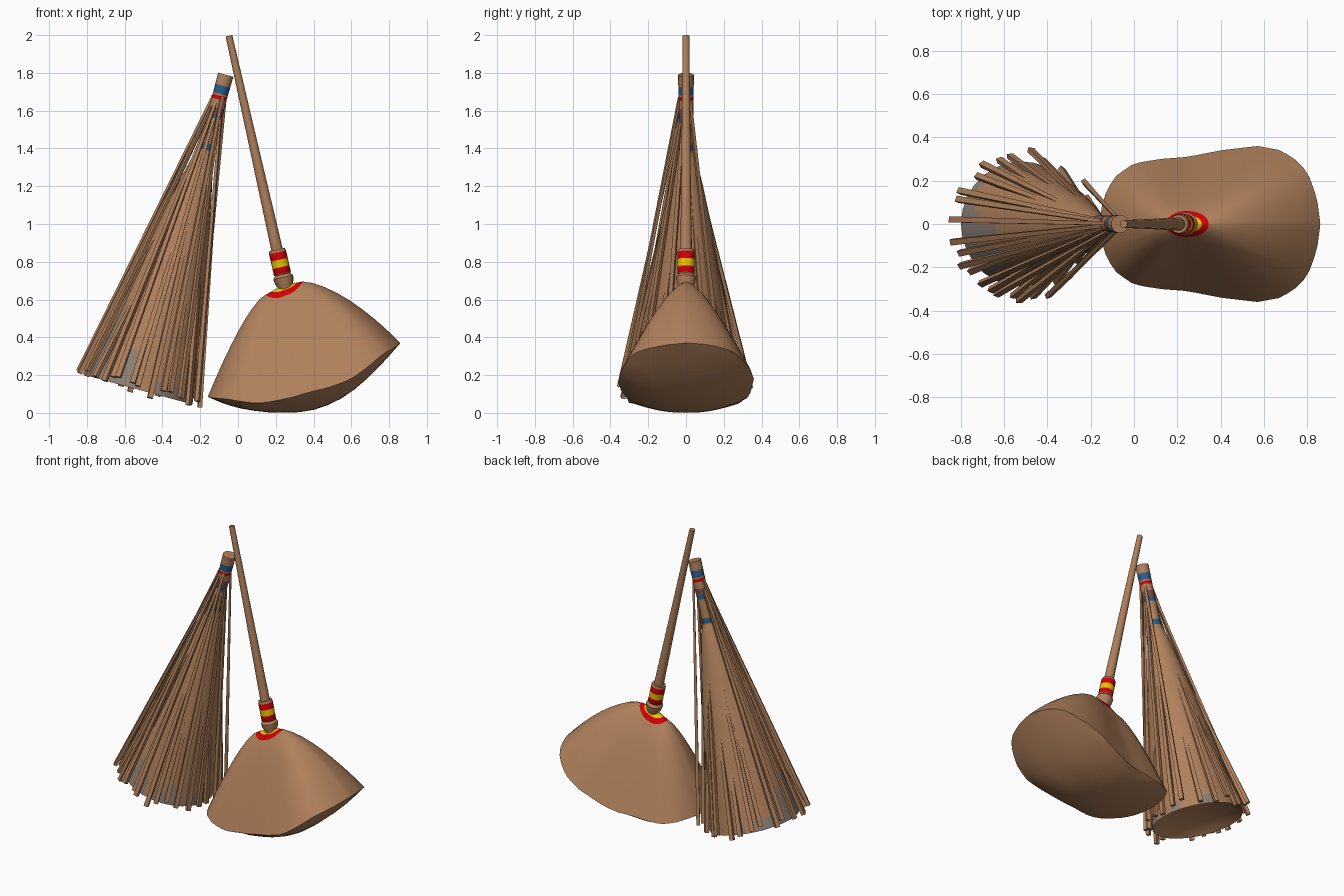
import bpy, bmesh, math, random
from mathutils import Vector

if "Cube" in bpy.data.objects:
    bpy.data.objects.remove(bpy.data.objects["Cube"])

random.seed(11)


def mat(name, col):
    m = bpy.data.materials.new(name)
    m.diffuse_color = (*col, 1)
    m.use_nodes = True
    m.node_tree.nodes["Principled BSDF"].inputs["Base Color"].default_value = m.diffuse_color
    return m


WOOD, RED, YELLOW, BLUE, GREY, DULL = range(6)
MATS = [mat("brown wood", (0.43, 0.215, 0.105)), mat("red", (0.62, 0.0, 0.002)),
        mat("yellow", (0.85, 0.58, 0.0)), mat("blue", (0.022, 0.11, 0.26)),
        mat("grey straw", (0.26, 0.215, 0.175)), mat("dull red", (0.22, 0.07, 0.07))]


def finish(name, bm, smooth=True):
    bmesh.ops.recalc_face_normals(bm, faces=bm.faces)
    me = bpy.data.meshes.new(name)
    bm.to_mesh(me)
    bm.free()
    for m in MATS:
        me.materials.append(m)
    ob = bpy.data.objects.new(name, me)
    bpy.context.collection.objects.link(ob)
    if smooth:
        bpy.ops.object.select_all(action='DESELECT')
        ob.select_set(True)
        bpy.context.view_layer.objects.active = ob
        bpy.ops.object.shade_smooth_by_angle(angle=math.radians(40))
    return ob


def loft(name, rings, rule):
    """Skin closed rings of points; rule(i, j) gives the colour of a face."""
    bm = bmesh.new()
    vs = [[bm.verts.new(p) for p in r] for r in rings]
    n = len(rings[0])
    for i in range(len(vs) - 1):
        for j in range(n):
            k = (j + 1) % n
            f = bm.faces.new((vs[i][j], vs[i][k], vs[i + 1][k], vs[i + 1][j]))
            f.material_index = rule(i, j)
    for i, ring in ((0, vs[0]), (len(vs) - 2, vs[-1])):
        bm.faces.new(ring).material_index = rule(i, 0)
    return finish(name, bm)


def frame(top, bottom):
    d = (Vector(bottom) - Vector(top)).normalized()
    return Vector(top), d, Vector((-d.z, 0, d.x))


def at(fr, s, r, a):
    o, d, u = fr
    return o + d * s + u * (r * math.cos(a)) + Vector((0, r * math.sin(a), 0))


def lathe(name, fr, prof, n, rule):
    return loft(name, [[at(fr, s, r, math.tau * j / n) for j in range(n)] for s, r in prof], rule)


def interp(pts, x):
    for (x0, y0), (x1, y1) in zip(pts, pts[1:]):
        if x <= x1:
            return y0 + (y1 - y0) * max(0, (x - x0) / (x1 - x0))
    return pts[-1][1]


# ---- twig broom on the left ----
TB = frame((-0.065, 0, 1.79), (-0.52, 0, 0.12))

# banded pole
pole = [(0, .042), (.06, .041), (.105, .04), (.115, .04), (.135, .04), (.18, .04),
        (.22, .039), (.25, .039), (.375, .039), (.41, .039), (.50, .04)]
cols = [WOOD, BLUE, WOOD, RED, WOOD, DULL, BLUE, WOOD, BLUE, WOOD]
lathe("twig_broom_pole", TB, pole, 16, lambda i, j: cols[i])

# straw bundle with uneven grey lower edge and hollow underside
straw = [(.41, .036), (.46, .055), (.6, .088), (.8, .13), (1.0, .168), (1.2, .204), (1.35, .23),
         (1.45, .246), (1.53, .258), (1.6, .268), (1.66, .278), (1.73, .289),
         (1.69, .24), (1.66, .12), (1.65, .03)]


def grey_rows(j):
    if 14 <= j <= 17:
        return (5, 4, 5, 3)[j - 14]
    return {12: 2, 13: 3, 18: 2, 19: 3, 20: 2, 23: 2}.get(j, random.choice((0, 0, 1)))


grey_len = [grey_rows(j) for j in range(28)]
lathe("straw_bundle", TB, straw, 28, lambda i, j: GREY if 11 > i >= 11 - grey_len[j] else WOOD)

# loose twigs: long ones tied at the pole, short ones emerging from the lower bundle
LONG = [150, 163, 178, 192, 212, 232, 250, 268, 288, 312, 338, 8, 35]
SHORT = [55, 70, 84, 97, 110, 122, 136, 204, 222, 241, 260, 278, 300, 325, 350, 20]
bm = bmesh.new()
for deg in LONG + SHORT:
    a = math.radians(deg + random.uniform(-3, 3))
    if deg in LONG:
        p = at(TB, random.uniform(.12, .26), .036, a)
        q = at(TB, random.uniform(1.69, 1.75), random.uniform(.33, .355), a)
    else:
        p = at(TB, random.uniform(.55, .8), .075, a)
        q = at(TB, random.uniform(1.69, 1.76), random.uniform(.31, .345), a)
    ax = (q - p).normalized()
    side = ax.cross(at(TB, 0, 1, a) - TB[0]).normalized()
    out = ax.cross(side)
    ends = []
    for c, w in ((p, .008), (q, .014)):
        ends.append([bm.verts.new(c + side * (w * sx) + out * (w * .8 * sy))
                     for sx, sy in ((1, 1), (-1, 1), (-1, -1), (1, -1))])
    for k in range(4):
        bm.faces.new((ends[0][k], ends[0][k - 1], ends[1][k - 1], ends[1][k]))
    for e in ends:
        bm.faces.new(e)
finish("loose_twigs", bm, smooth=False)

# ---- swept broom on the right ----
SB = frame((-0.048, 0, 1.996), (0.25, 0, 0.67))
lathe("handle", SB, [(0, .018), (.6, .024), (1.2, .031)], 14, lambda i, j: WOOD)

# striped collar and tapered neck
collar = [(1.16, .03), (1.16, .042), (1.175, .046), (1.215, .046), (1.255, .046), (1.29, .046),
          (1.295, .042), (1.31, .054), (1.335, .05), (1.385, .03), (1.42, .025)]
ccol = [WOOD, WOOD, RED, YELLOW, RED, WOOD, WOOD, WOOD, WOOD, WOOD]
lathe("collar_and_neck", SB, collar, 20, lambda i, j: ccol[i])

# broom head: lofted from a small tilted top ring to a curved rim, then a bulged underside
RIM_Z = [(-.16, .085), (0, .06), (.1, .055), (.3, .08), (.45, .125), (.6, .185), (.7, .25), (.77, .31), (.86, .37)]
RIM_Y = [(-.16, 0), (-.15, .08), (-.125, .16), (-.08, .225), (0, .28), (.12, .3), (.25, .31), (.4, .34),
         (.57, .36), (.68, .34), (.77, .28), (.82, .2), (.85, .09), (.86, 0)]
BELLY_Z = [(-.16, .085), (-.08, .05), (0, .026), (.08, .012), (.16, .003), (.25, 0), (.33, .004), (.41, .018),
           (.5, .05), (.58, .095), (.65, .15), (.72, .215), (.79, .29), (.86, .37)]
M = 56


def rim(j):
    a = math.tau * j / M
    x = .35 + .51 * math.cos(a)
    y = math.copysign(interp(RIM_Y, x), math.sin(a)) if j % (M // 2) else 0
    z = interp(RIM_Z, x) + .007 * math.sin(a * 7) * abs(math.sin(a))
    return Vector((x, y, z))


def crown(j, r):
    a = math.tau * j / M
    c, s = math.cos(a), math.sin(a)
    k = r / .1
    return Vector((.245 + r * c, r * s * .6, .68 + .015 * c * k - .06 * (s * k) ** 2
                   - .04 * max(0, -c) * k))


def side_point(j, h):
    a = math.tau * j / M
    c = math.cos(a)
    p = 1.12 + (.48 if c > 0 else .25) * c * c
    A, R = crown(j, .1), rim(j)
    q = A.lerp(R, h)
    q.z = A.z + (R.z - A.z) * h ** p
    return q


def under_point(j, k):
    R = rim(j)
    x = .35 + (R.x - .35) * k
    y = R.y * k
    t = min(1, abs(y) / (interp(RIM_Y, x) or 1)) ** 2.3
    return Vector((x, y, interp(BELLY_Z, x) * (1 - t) + interp(RIM_Z, x) * t))


rings = [[crown(j, r) for j in range(M)] for r in (.01, .035, .068, .1)]
rings += [[side_point(j, h) for j in range(M)] for h in (.1, .22, .35, .48, .6, .72, .83, .92, 1)]
rings += [[under_point(j, k) for j in range(M)] for k in (.95, .88, .78, .66, .52, .38, .24, .1)]
hcol = {0: YELLOW, 1: YELLOW, 2: RED}
loft("broom_head", rings, lambda i, j: hcol.get(i, WOOD))
